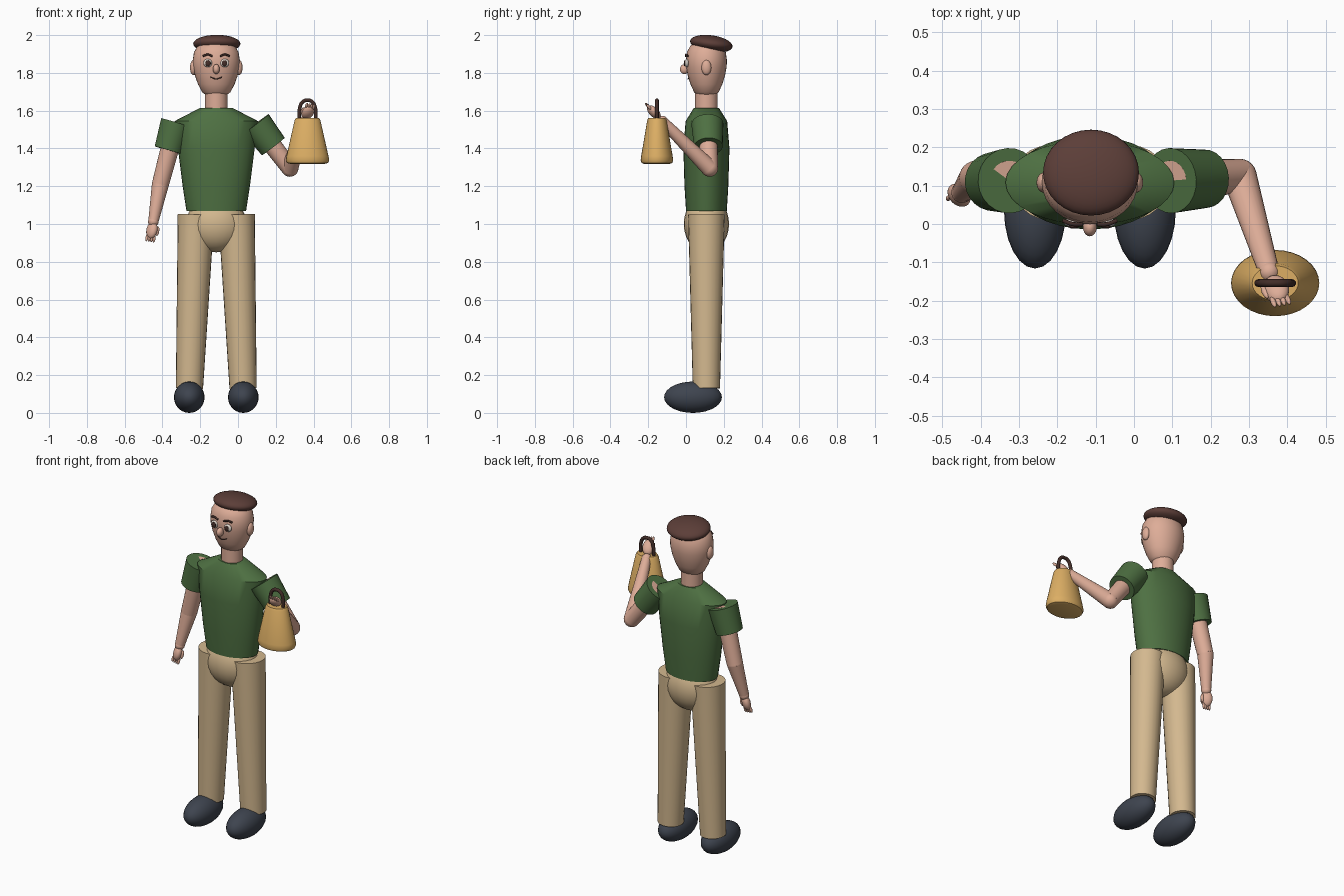
import bpy, bmesh, math
from mathutils import Vector, Matrix

default_cube = bpy.data.objects.get("Cube")
if default_cube:
    bpy.data.objects.remove(default_cube, do_unlink=True)

CX, CY = -0.115, 0.108   # body axis
made = []


def material(name, red, green, blue):
    def linear(c):
        c /= 255
        return c / 12.92 if c <= 0.04 else ((c + 0.055) / 1.055) ** 2.4
    colour = (linear(red), linear(green), linear(blue), 1)
    mat = bpy.data.materials.new(name)
    mat.use_nodes = True
    mat.diffuse_color = colour
    mat.node_tree.nodes["Principled BSDF"].inputs["Base Color"].default_value = colour
    return mat


skin = material("skin", 222, 173, 152)
green = material("shirt green", 78, 112, 66)
tan = material("trouser tan", 211, 184, 143)
slate = material("shoe slate", 62, 68, 79)
brown = material("cap brown", 92, 62, 56)
gold = material("lantern gold", 220, 174, 100)
dark = material("dark brown", 66, 45, 40)
white = material("eye white", 225, 215, 205)


def finish(name, bm, mat):
    bmesh.ops.recalc_face_normals(bm, faces=bm.faces)
    mesh = bpy.data.meshes.new(name)
    bm.to_mesh(mesh)
    bm.free()
    mesh.materials.append(mat)
    obj = bpy.data.objects.new(name, mesh)
    bpy.context.collection.objects.link(obj)
    made.append(obj)
    return obj


def aim(direction):
    return Vector(direction).to_track_quat('Z', 'Y').to_matrix().to_4x4()


def ellipsoid(name, centre, radii, mat, turn=None, segments=24):
    bm = bmesh.new()
    matrix = Matrix.Translation(centre) @ (turn or Matrix()) @ Matrix.Diagonal((*radii, 1))
    bmesh.ops.create_uvsphere(bm, u_segments=segments, v_segments=segments // 2 + 2,
                              radius=1, matrix=matrix)
    return finish(name, bm, mat)


def limb(name, start, end, r_start, r_end, mat):
    start, end = Vector(start), Vector(end)
    bm = bmesh.new()
    matrix = Matrix.Translation((start + end) / 2) @ aim(end - start)
    bmesh.ops.create_cone(bm, cap_ends=True, segments=24, radius1=r_start, radius2=r_end,
                          depth=(end - start).length, matrix=matrix)
    return finish(name, bm, mat)


def loft(name, x, y, rings, mat, segments=32):
    """Stack elliptical rings given as (half width, half depth, height)."""
    bm = bmesh.new()
    loops = []
    for rx, ry, z in rings:
        angles = [math.tau * i / segments for i in range(segments)]
        loops.append([bm.verts.new((x + rx * math.cos(a), y + ry * math.sin(a), z)) for a in angles])
    for low, high in zip(loops, loops[1:]):
        for i in range(segments):
            j = (i + 1) % segments
            bm.faces.new((low[i], low[j], high[j], high[i]))
    bm.faces.new(loops[0])
    bm.faces.new(loops[-1])
    return finish(name, bm, mat)


def wire(name, points, radius, mat):
    curve = bpy.data.curves.new(name, 'CURVE')
    curve.dimensions = '3D'
    curve.bevel_depth, curve.bevel_resolution = radius, 3
    curve.resolution_u, curve.use_fill_caps = 8, True
    spline = curve.splines.new('BEZIER')
    spline.bezier_points.add(len(points) - 1)
    for knot, point in zip(spline.bezier_points, points):
        knot.co = point
        knot.handle_left_type = knot.handle_right_type = 'AUTO'
    curve.materials.append(mat)
    obj = bpy.data.objects.new(name, curve)
    bpy.context.collection.objects.link(obj)


# Torso, neck and pelvis
loft("shirt", CX, CY, [(0.158, 0.108, 1.07), (0.178, 0.116, 1.2), (0.203, 0.122, 1.4),
                       (0.22, 0.11, 1.545), (0.085, 0.066, 1.615)], green)
limb("neck", (CX, CY, 1.58), (CX, CY, 1.74), 0.06, 0.06, skin)
ellipsoid("pelvis", (CX, CY, 1.0), (0.16, 0.12, 0.15), tan)

# Head and cap
head_profile = [(0.01, 1.668), (0.045, 1.675), (0.075, 1.698), (0.097, 1.74), (0.113, 1.785),
                (0.123, 1.83), (0.125, 1.865), (0.118, 1.91), (0.097, 1.945), (0.06, 1.965),
                (0.01, 1.973)]
loft("head", CX, CY, [(r, r * 0.87, z) for r, z in head_profile], skin)
ellipsoid("cap", (CX + 0.003, 0.134, 1.954), (0.125, 0.113, 0.045), brown,
          Matrix.Rotation(math.radians(-8), 4, 'X'), 32)

# Face
ellipsoid("nose", (CX, -0.008, 1.82), (0.018, 0.024, 0.026), skin)
wire("mouth", [(CX - 0.03, 0.016, 1.777), (CX, 0.011, 1.768), (CX + 0.03, 0.016, 1.777)], 0.003, dark)

# Paired parts
for side, word in ((-1, "right"), (1, "left")):
    def at(offset, y, z):
        return (CX + side * offset, y, z)
    ellipsoid(word + "_ear", at(0.121, CY, 1.828), (0.018, 0.026, 0.04), skin)
    ellipsoid(word + "_eye", at(0.045, 0.004, 1.852), (0.023, 0.012, 0.022), white)
    ellipsoid(word + "_iris", at(0.043, -0.006, 1.851), (0.014, 0.006, 0.016), dark)
    wire(word + "_eyebrow", [at(0.02, -0.001, 1.888), at(0.045, 0.0, 1.897), at(0.07, 0.009, 1.889)],
         0.0055, dark)
    limb(word + "_trouser_leg", at(0.107, CY, 1.05), at(0.142, CY, 0.13), 0.097, 0.072, tan)
    ellipsoid(word + "_shoe", at(0.143, 0.037, 0.083), (0.081, 0.153, 0.083), slate)


def arm(word, shoulder, cuff, elbow, wrist, palm, thumb_side):
    """Sleeve, bent arm and a small hand pointing from wrist to palm."""
    limb(word + "_sleeve", shoulder, cuff, 0.085, 0.076, green)
    limb(word + "_upper_arm", shoulder, elbow, 0.052, 0.045, skin)
    ellipsoid(word + "_elbow", elbow, (0.045,) * 3, skin)
    limb(word + "_forearm", elbow, wrist, 0.045, 0.027, skin)
    ellipsoid(word + "_wrist", wrist, (0.028,) * 3, skin)
    along = (Vector(palm) - Vector(wrist)).normalized()
    turn = aim(along)
    ellipsoid(word + "_palm", palm, (0.034, 0.024, 0.046), skin, turn)
    across = Vector((1, 0, 0))
    across = (across - along * across.dot(along)).normalized()
    for i in range(4):
        spot = Vector(palm) + along * 0.044 + across * (i - 1.5) * 0.013
        ellipsoid(f"{word}_finger_{i + 1}", spot, (0.007, 0.008, 0.02), skin, turn, 12)
    ellipsoid(word + "_thumb", Vector(palm) + across * thumb_side * 0.03, (0.009, 0.01, 0.026),
              skin, turn, 12)


# Lowered right arm, raised left arm
arm("right", (-0.325, 0.113, 1.536), (-0.368, 0.11, 1.39), (-0.411, 0.12, 1.21),
    (-0.448, 0.083, 1.013), (-0.456, 0.075, 0.967), 1)
arm("left", (0.095, 0.113, 1.53), (0.187, 0.118, 1.41), (0.275, 0.125, 1.295),
    (0.352, -0.125, 1.545), (0.37, -0.17, 1.592), -1)

# Hanging lantern with its handle
LX, LY = 0.368, -0.154
lantern_profile = [(0.09, 1.318), (0.108, 1.323), (0.115, 1.337), (0.111, 1.36), (0.068, 1.55),
                   (0.06, 1.562)]
loft("lantern", LX, LY, [(r, r * 0.75, z) for r, z in lantern_profile], gold)
wire("lantern_handle", [(LX - 0.043, LY, 1.55), (LX - 0.042, LY, 1.61), (LX - 0.024, LY, 1.648),
                        (LX, LY, 1.655), (LX + 0.024, LY, 1.648), (LX + 0.042, LY, 1.61),
                        (LX + 0.043, LY, 1.55)], 0.01, dark)

# Smooth shading with crisp rims
bpy.ops.object.select_all(action='DESELECT')
for obj in made:
    obj.select_set(True)
bpy.context.view_layer.objects.active = made[0]
bpy.ops.object.shade_smooth_by_angle(angle=math.radians(40))
